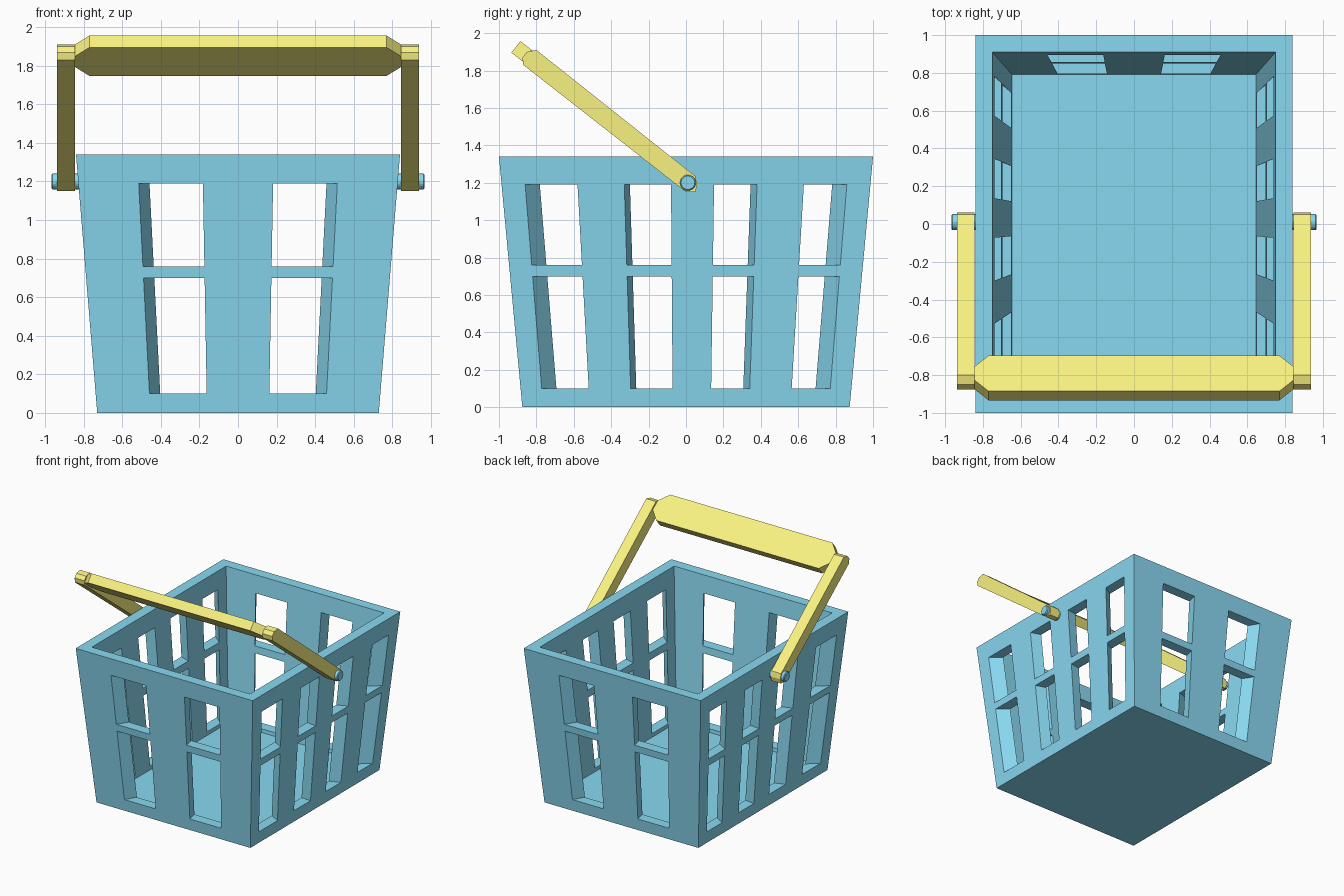
import bpy, bmesh, math
from mathutils import Matrix

if "Cube" in bpy.data.objects:
    bpy.data.objects.remove(bpy.data.objects["Cube"])


def material(name, rgb):
    m = bpy.data.materials.new(name)
    m.diffuse_color = (*rgb, 1)
    m.use_nodes = True
    m.node_tree.nodes["Principled BSDF"].inputs["Base Color"].default_value = m.diffuse_color
    return m


BLUE = material("blue_plastic", (0.25, 0.69, 0.88))
YELLOW = material("yellow_plastic", (0.95, 0.89, 0.22))


def finish(bm, name, mat):
    bmesh.ops.remove_doubles(bm, verts=bm.verts[:], dist=1e-5)
    edges = [e for e in bm.edges if e.is_boundary]
    if edges:
        bmesh.ops.holes_fill(bm, edges=edges, sides=0)
    bmesh.ops.recalc_face_normals(bm, faces=bm.faces[:])
    me = bpy.data.meshes.new(name)
    bm.to_mesh(me)
    bm.free()
    me.materials.append(mat)
    ob = bpy.data.objects.new(name, me)
    bpy.context.collection.objects.link(ob)
    return ob


# Tapered basket: each wall is a grid with matching outer and inner skins
LEVELS = [0, 0.10, 0.70, 0.76, 1.19, 1.34]
WALL, FLOOR = 0.09, 0.07


def half_sizes(z, inner):
    t = z / 1.34
    off = WALL if inner else 0
    return 0.73 + 0.11 * t - off, 0.875 + 0.125 * t - off


def add_wall(bm, axis, side, cuts):
    full = half_sizes(1.19, False)[axis]
    fracs = [-1] + [c / full for c in cuts] + [1]

    def vert(i, k, inner):
        z = FLOOR if inner and k == 0 else LEVELS[k]
        h = half_sizes(z, inner)
        p = [0, 0, z]
        p[axis] = fracs[i] * h[axis]
        p[1 - axis] = side * h[1 - axis]
        return bm.verts.new(p)

    def strip(a, b):
        bm.faces.new([vert(*a, 0), vert(*b, 0), vert(*b, 1), vert(*a, 1)])

    top = len(LEVELS) - 1
    for i in range(len(fracs) - 1):
        for k in range(top):
            corners = [(i, k), (i + 1, k), (i + 1, k + 1), (i, k + 1)]
            if i % 2 and k in (1, 3):          # window: line the opening
                for n in range(4):
                    strip(corners[n], corners[(n + 1) % 4])
            else:
                for inner in (0, 1):
                    bm.faces.new([vert(*c, inner) for c in corners])
        strip((i, top), (i + 1, top))          # rim


bm = bmesh.new()
for side in (-1, 1):
    add_wall(bm, 0, side, [-0.515, -0.182, 0.182, 0.515])
    add_wall(bm, 1, side, [-0.86, -0.58, -0.33, -0.08, 0.15, 0.38, 0.63, 0.86])
finish(bm, "basket", BLUE)


def prism(name, outline, depth_vec, mat):
    bm = bmesh.new()
    face = bm.faces.new([bm.verts.new(p) for p in outline])
    ext = bmesh.ops.extrude_face_region(bm, geom=[face])["geom"]
    bmesh.ops.translate(bm, vec=depth_vec,
                        verts=[v for v in ext if isinstance(v, bmesh.types.BMVert)])
    return finish(bm, name, mat)


# Handle arms and pivot pins on both sides
ARM = [(0.0, 1.15), (0.05, 1.15), (0.06, 1.19), (0.05, 1.235),
       (-0.80, 1.91), (-0.85, 1.90), (-0.875, 1.87), (-0.87, 1.83)]
for side, label in ((-1, "left"), (1, "right")):
    prism(label + "_handle_arm", [(side * 0.845, y, z) for y, z in ARM],
          (side * 0.093, 0, 0), YELLOW)
    bm = bmesh.new()
    bmesh.ops.create_cone(bm, cap_ends=True, segments=20, radius1=0.042,
                          radius2=0.042, depth=0.17,
                          matrix=Matrix.Translation((side * 0.882, 0.01, 1.20))
                          @ Matrix.Rotation(math.pi / 2, 4, 'Y'))
    pin = finish(bm, label + "_pivot_pin", BLUE)
    bev = pin.modifiers.new("soft_edge", 'BEVEL')
    bev.width, bev.segments = 0.006, 1

# Grip: thin slab with clipped corners, tilted with the arms
c, s = 0.785, 0.62
W, T, CUT = 0.12, 0.078, 0.075
corners = [(-0.845, -W + CUT), (-0.845 + CUT, -W), (0.845 - CUT, -W), (0.845, -W + CUT),
           (0.845, W - CUT), (0.845 - CUT, W), (-0.845 + CUT, W), (-0.845, W - CUT)]
prism("handle_grip",
      [(x, -0.815 - w * c - T / 2 * s, 1.852 + w * s - T / 2 * c) for x, w in corners],
      (0, T * s, T * c), YELLOW)
